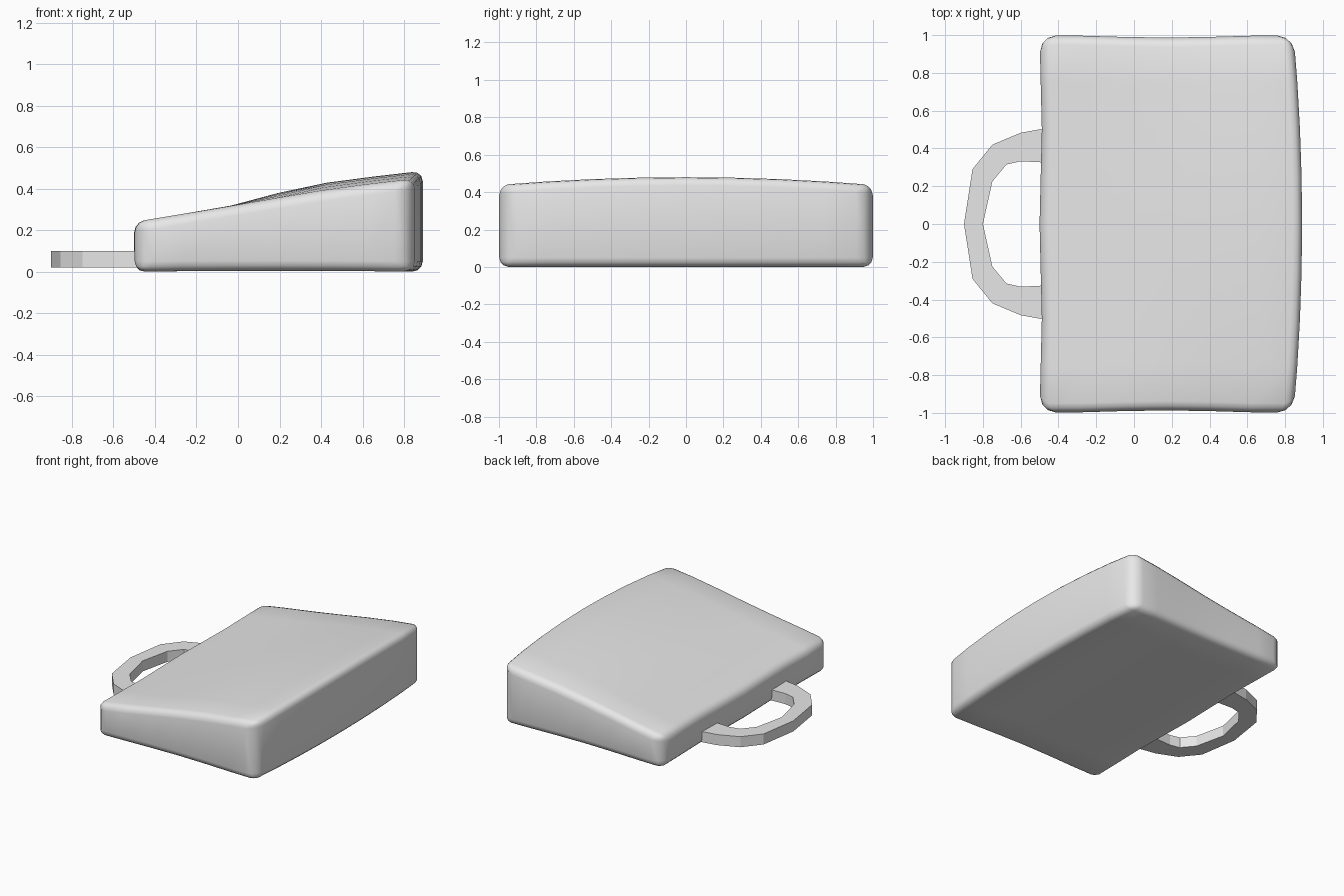
import bpy, bmesh, math

cube = bpy.data.objects.get("Cube")
if cube:
    bpy.data.objects.remove(cube, do_unlink=True)

grey = bpy.data.materials.new("light_grey")
grey.use_nodes = True
colour = (0.8, 0.8, 0.8, 1)
grey.diffuse_color = colour
grey.node_tree.nodes["Principled BSDF"].inputs["Base Color"].default_value = colour


def make_object(name, bm):
    bmesh.ops.recalc_face_normals(bm, faces=bm.faces[:])
    mesh = bpy.data.meshes.new(name)
    bm.to_mesh(mesh)
    bm.free()
    mesh.materials.append(grey)
    obj = bpy.data.objects.new(name, mesh)
    bpy.context.scene.collection.objects.link(obj)
    return obj


def top_height(x, y):
    # Sloping rim with a soft crown towards the tall end
    rim = 0.322 + 0.165 * x - 0.05 * max(0, x - 0.5)
    crown = 0.036 * math.sin(math.pi / 2 * min(1, max(0, x + 0.05) / 0.5))
    return rim + crown * (1 - y * y)


# Wedge body: two grids joined round the rim, then bowed and sloped
bm = bmesh.new()
for level in (0, 1):
    made = bmesh.ops.create_grid(bm, x_segments=6, y_segments=8, size=1)
    for v in made["verts"]:
        v.co.z = level
bmesh.ops.bridge_loops(bm, edges=[e for e in bm.edges if e.is_boundary])

weight = bm.edges.layers.float.new("bevel_weight_edge")
for e in bm.edges:
    if e.calc_face_angle(0) > 1:
        a, b = e.verts
        e[weight] = 1.0 if abs(a.co.z - b.co.z) > 0.5 else 0.55

for v in bm.verts:
    u, w, level = v.co
    left = -0.5 + 0.012 * math.sin(math.pi * abs(w)) ** 2
    right = 0.89 - 0.045 * w * w
    x = left + (right - left) * (u + 1) / 2
    y = w * (1 - 0.013 * math.cos(math.pi / 2 * u) ** 2)
    z = top_height(x, w) if level > 0.5 else 0.004 * (1 - u * u)
    v.co = (x, y, z)

body = make_object("wedge_body", bm)
bevel = body.modifiers.new("rounded_edges", "BEVEL")
bevel.limit_method = "WEIGHT"
bevel.width = 0.09
bevel.segments = 3
for p in body.data.polygons:
    p.use_smooth = True

# Flat carrying handle: half outline mirrored, then extruded upwards
outer = [(-0.46, 0.508), (-0.6, 0.483), (-0.75, 0.42), (-0.855, 0.29), (-0.9, 0)]
inner = [(-0.46, 0.325), (-0.6, 0.332), (-0.675, 0.315), (-0.75, 0.225), (-0.8, 0)]


def mirrored(half):
    return half + [(x, -y) for x, y in reversed(half[:-1])]


bm = bmesh.new()
rings = [[bm.verts.new((x, y, z)) for x, y in mirrored(side)]
         for side, z in ((outer, 0.02), (outer, 0.1), (inner, 0.1), (inner, 0.02))]
for k in range(4):
    a, b = rings[k], rings[(k + 1) % 4]
    for i in range(len(a) - 1):
        bm.faces.new((a[i], a[i + 1], b[i + 1], b[i]))
for end in (0, -1):
    bm.faces.new([ring[end] for ring in rings])
make_object("handle", bm)
